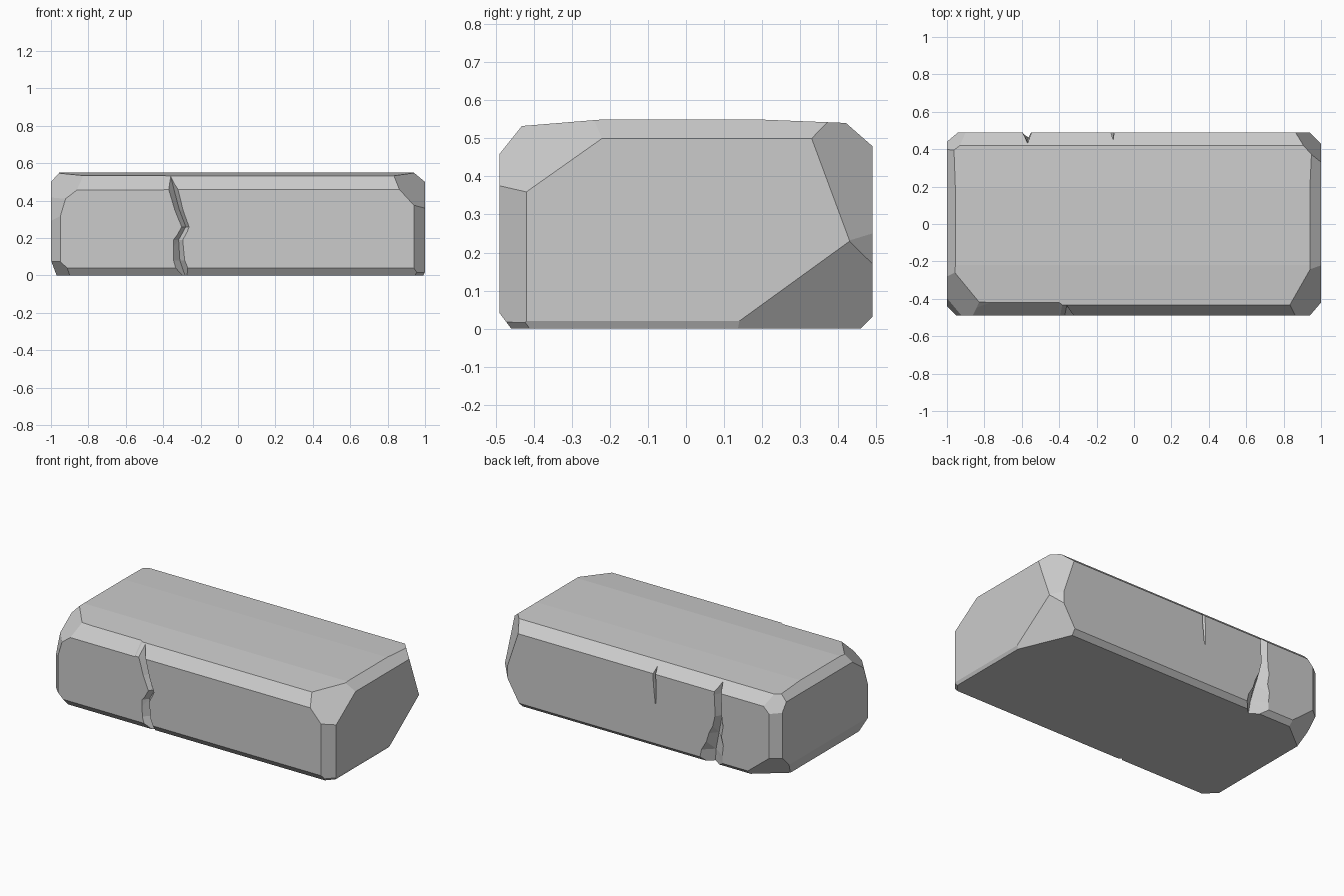
import bpy, bmesh
from mathutils import Vector

if "Cube" in bpy.data.objects:
    bpy.data.objects.remove(bpy.data.objects["Cube"])

HX, HY, H = 1.0, 0.49, 0.55
SIGN = {'+': 1, '-': -1, '0': 0}


def new_object(name, bm):
    bmesh.ops.recalc_face_normals(bm, faces=bm.faces)
    me = bpy.data.meshes.new(name)
    bm.to_mesh(me)
    bm.free()
    ob = bpy.data.objects.new(name, me)
    bpy.context.collection.objects.link(ob)
    return ob


def chip(bm, where, a, b, c):
    """Slice off an edge or corner; a, b, c are setbacks from the box corner."""
    s = [SIGN[ch] for ch in where]
    corner = Vector((s[0] * HX, s[1] * HY, H / 2 + s[2] * H / 2))
    n = Vector([si / d if si else 0 for si, d in zip(s, (a, b, c))])
    axis = next(i for i in range(3) if s[i])
    p = corner.copy()
    p[axis] -= s[axis] * (a, b, c)[axis]
    geom = bm.verts[:] + bm.edges[:] + bm.faces[:]
    res = bmesh.ops.bisect_plane(bm, geom=geom, plane_co=p, plane_no=n.normalized(),
                                 clear_outer=True, dist=1e-5)
    cut = [e for e in res['geom_cut'] if isinstance(e, bmesh.types.BMEdge)]
    if cut:
        bmesh.ops.holes_fill(bm, edges=cut, sides=0)


def prism(name, rings):
    """Closed triangular tube through a list of three-point rings."""
    bm = bmesh.new()
    rows = [[bm.verts.new(p) for p in r] for r in rings]
    for r, q in zip(rows, rows[1:]):
        for i in range(3):
            j = (i + 1) % 3
            bm.faces.new((r[i], r[j], q[j], q[i]))
    bm.faces.new(rows[0])
    bm.faces.new(rows[-1][::-1])
    bmesh.ops.triangulate(bm, faces=bm.faces)
    return new_object(name, bm)


def crack(name, side, path):
    """V-shaped groove; path holds x, z, half width, depth."""
    rings = []
    for x, z, w, d in path:
        k = 1 + 0.06 / d
        rings.append([(x - w * k, side * (HY + 0.06), z),
                      (x + w * k, side * (HY + 0.06), z),
                      (x + 0.3 * w, side * (HY - d), z)])
    return prism(name, rings)


# Block
bm = bmesh.new()
bmesh.ops.create_cube(bm, size=1)
for v in bm.verts:
    v.co = (v.co.x * 2 * HX, v.co.y * 2 * HY, (v.co.z + 0.5) * H)

# Worn edges
for cut in (('0-+', 1, .072, .09), ('0-+', 1, .27, .022),
            ('0++', 1, .08, .07), ('0++', 1, .3, .012),
            ('0--', 1, .03, .04), ('0+-', 1, .03, .03),
            ('+0+', .06, 1, .05), ('-0+', .045, 1, .05),
            ('+0-', .01, 1, .02), ('-0-', .03, 1, .08),
            ('+-0', .06, .07, 1), ('++0', .06, .06, 1),
            ('--0', .05, .05, 1), ('-+0', .06, .05, 1),
            # Broken corners
            ('+-+', .22, .34, .24), ('++-', .16, .377, .273),
            ('+++', .16, .178, .48), ('+--', .08, .09, .07),
            ('--+', .26, .28, .2), ('--+', .12, .14, .4),
            ('-++', .17, .13, .17), ('---', .13, .13, .12),
            ('-+-', .25, .2, .2)):
    chip(bm, *cut)
block = new_object('stone_block', bm)

# Cracks and chipped edge
cutters = [
    prism('edge_chip', [[(x, -.54, .40), (x, -.54, .60), (x, -.36 + t, .60)]
                        for x, t in ((-1.1, .02), (-.6, 0), (-.4, 0), (-.3, -.05 - .02))]),
    crack('front_crack', -1, [(-.39, .62, .03, .07), (-.35, .46, .025, .045),
                              (-.32, .35, .022, .04), (-.285, .26, .02, .035),
                              (-.325, .19, .025, .035), (-.32, .08, .03, .04),
                              (-.29, -.05, .08, .05)]),
    crack('back_crack', 1, [(-.58, .62, .03, .07), (-.575, .46, .025, .05),
                            (-.58, .32, .025, .045), (-.56, .2, .045, .05),
                            (-.54, .08, .075, .06), (-.53, -.05, .09, .07)]),
    crack('back_slit', 1, [(-.11, .6, .012, .05), (-.12, .42, .01, .03),
                           (-.125, .29, .003, .008)]),
]
for c in cutters:
    m = block.modifiers.new(c.name, 'BOOLEAN')
    m.operation = 'DIFFERENCE'
    m.solver = 'EXACT'
    m.object = c

# Bake the cuts and drop the helpers
dg = bpy.context.evaluated_depsgraph_get()
baked = bpy.data.meshes.new_from_object(block.evaluated_get(dg))
block.modifiers.clear()
block.data = baked
for c in cutters:
    bpy.data.objects.remove(c)
